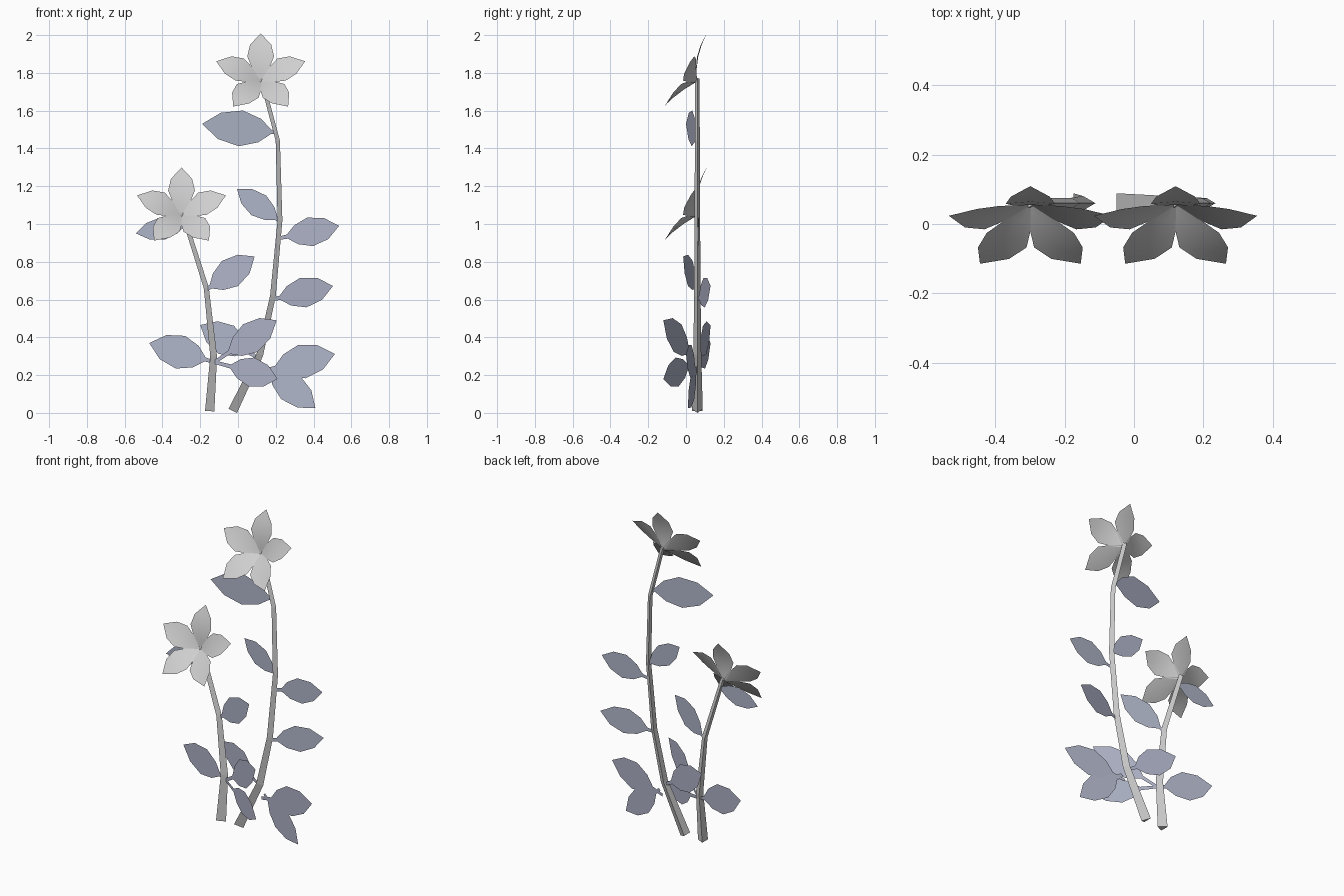
import bpy, bmesh, math
from mathutils import Vector

cube = bpy.data.objects.get("Cube")
if cube:
    bpy.data.objects.remove(cube, do_unlink=True)


def material(name, rgb):
    mat = bpy.data.materials.new(name)
    mat.use_nodes = True
    mat.diffuse_color = (*rgb, 1)
    mat.node_tree.nodes["Principled BSDF"].inputs["Base Color"].default_value = (*rgb, 1)
    return mat


grey = material("pale grey", (0.62, 0.62, 0.62))
blue = material("dusty blue", (0.43, 0.46, 0.58))


def finish(bm, name, mat, smooth=False):
    mesh = bpy.data.meshes.new(name)
    bm.to_mesh(mesh)
    bm.free()
    mesh.materials.append(mat)
    obj = bpy.data.objects.new(name, mesh)
    bpy.context.collection.objects.link(obj)
    for poly in mesh.polygons:
        poly.use_smooth = smooth
    return obj


def add_blade(bm, base, along, across, lift, profile):
    """Thin blade: each profile row is (distance, half width, centre lift, edge lift)."""
    previous = None
    for t, w, centre, edge in profile:
        mid = base + along * t
        row = [bm.verts.new(mid + across * (w * s) + lift * (edge if s else centre))
               for s in (-1, 0, 1)]
        if previous:
            for i in (0, 1):
                bm.faces.new((previous[i], previous[i + 1], row[i + 1], row[i]))
        previous = row
    bmesh.ops.remove_doubles(bm, verts=bm.verts, dist=0.0005)


# Stems: tapering three-sided tubes
STEM_Y = 0.06


def stem(name, path):
    bm = bmesh.new()
    rings = []
    for i, (x, z, r) in enumerate(path):
        a, b = path[max(i - 1, 0)], path[min(i + 1, len(path) - 1)]
        tangent = Vector((b[0] - a[0], 0, b[1] - a[1])).normalized()
        side = Vector((tangent.z, 0, -tangent.x))
        centre = Vector((x, STEM_Y, z))
        rings.append([bm.verts.new(centre + side * (r * math.cos(k * math.tau / 3))
                                   + Vector((0, r * math.sin(k * math.tau / 3), 0)))
                      for k in range(3)])
    for low, high in zip(rings, rings[1:]):
        for k in range(3):
            n = (k + 1) % 3
            bm.faces.new((low[k], low[n], high[n], high[k]))
    bm.faces.new(rings[0][::-1])
    bm.faces.new(rings[-1])
    bmesh.ops.recalc_face_normals(bm, faces=bm.faces)
    finish(bm, name, grey)


stem("tall_stem", [(-0.035, 0.014, 0.033), (0.11, 0.31, 0.024), (0.18, 0.62, 0.02),
                   (0.218, 1.02, 0.017), (0.207, 1.44, 0.015), (0.12, 1.77, 0.014)])
stem("short_stem", [(-0.158, 0.01, 0.033), (-0.135, 0.3, 0.024),
                    (-0.172, 0.66, 0.018), (-0.298, 1.06, 0.015)])

# Flowers: five cupped petals round an axis that points forward and a little up
AXIS = Vector((0, -math.cos(math.radians(30)), math.sin(math.radians(30))))
UP = Vector((0, 0.5, math.cos(math.radians(30))))
PETAL = [(0, 0.008, 0, 0), (0.06, 0.042, 0.012, 0.016), (0.13, 0.071, 0.018, 0.024),
         (0.195, 0.056, 0.013, 0.017), (0.26, 0, 0, 0)]


def flower(name, centre):
    bm = bmesh.new()
    rise = math.radians(18)
    for k in range(5):
        a = k * math.tau / 5
        radial = UP * math.cos(a) + Vector((math.sin(a), 0, 0))
        along = radial * math.cos(rise) + AXIS * math.sin(rise)
        across = AXIS.cross(radial).normalized()
        lift = along.cross(across).normalized()
        if lift.dot(AXIS) < 0:
            lift.negate()
        petal = bmesh.new()
        add_blade(petal, Vector(centre), along, across, lift, PETAL)
        part = bpy.data.meshes.new("petal")
        petal.to_mesh(part)
        petal.free()
        bm.from_mesh(part)
        bpy.data.meshes.remove(part)
    bmesh.ops.recalc_face_normals(bm, faces=bm.faces)
    for f in bm.faces:
        if f.normal.dot(AXIS) < 0:
            f.normal_flip()
    finish(bm, name, grey, True)


flower("tall_flower", (0.12, 0.055, 1.755))
flower("short_flower", (-0.299, 0.055, 1.045))


# Leaves: flat upright blades on a short stalk
def leaf(name, base, tip, width, stalk=0.13):
    base, tip = Vector(base), Vector(tip)
    along = tip - base
    facing = along.cross(Vector((0, 0, 1))).normalized()
    if facing.y > 0:
        facing.negate()
    across = facing.cross(along).normalized()
    profile = [(0, 0.009, 0, 0), (stalk, 0.011, 0, 0)]
    for t, w in ((0.17, 0.66), (0.44, 1), (0.75, 0.74), (1, 0)):
        profile.append((stalk + (1 - stalk) * t, w * width, 0, 0))
    bm = bmesh.new()
    add_blade(bm, base, along, across, facing, profile)
    bmesh.ops.recalc_face_normals(bm, faces=bm.faces)
    for f in bm.faces:
        if f.normal.dot(facing) < 0:
            f.normal_flip()
    finish(bm, name, blue)


Y = STEM_Y
leaf("tall_leaf_top", (0.2, Y, 1.485), (-0.19, 0, 1.53), 0.095, 0.06)
leaf("tall_leaf_upper_inner", (0.215, Y, 1.02), (-0.005, 0.07, 1.185), 0.065, 0.06)
leaf("tall_leaf_upper_outer", (0.22, Y, 0.925), (0.535, 0.07, 0.99), 0.077)
leaf("tall_leaf_middle", (0.18, Y, 0.6), (0.503, 0.13, 0.672), 0.08)
leaf("tall_leaf_lower", (0.12, Y, 0.22), (0.513, 0.0, 0.312), 0.09, 0.2)
leaf("tall_leaf_bottom", (0.14, Y, 0.25), (0.41, 0.01, 0.025), 0.08)
leaf("tall_leaf_back", (0.11, Y, 0.29), (-0.2, 0.13, 0.465), 0.085, 0.2)
leaf("short_leaf_top", (-0.27, Y, 1.0), (-0.54, 0.06, 0.95), 0.06, 0.06)
leaf("short_leaf_middle", (-0.17, Y, 0.65), (0.088, -0.015, 0.828), 0.08, 0.1)
leaf("short_leaf_lower", (-0.13, Y, 0.27), (-0.47, 0.13, 0.37), 0.09)
leaf("short_leaf_front_upper", (-0.13, Y, 0.265), (0.205, -0.12, 0.49), 0.085, 0.25)
leaf("short_leaf_front_lower", (-0.13, Y, 0.27), (0.21, -0.12, 0.18), 0.078, 0.27)
